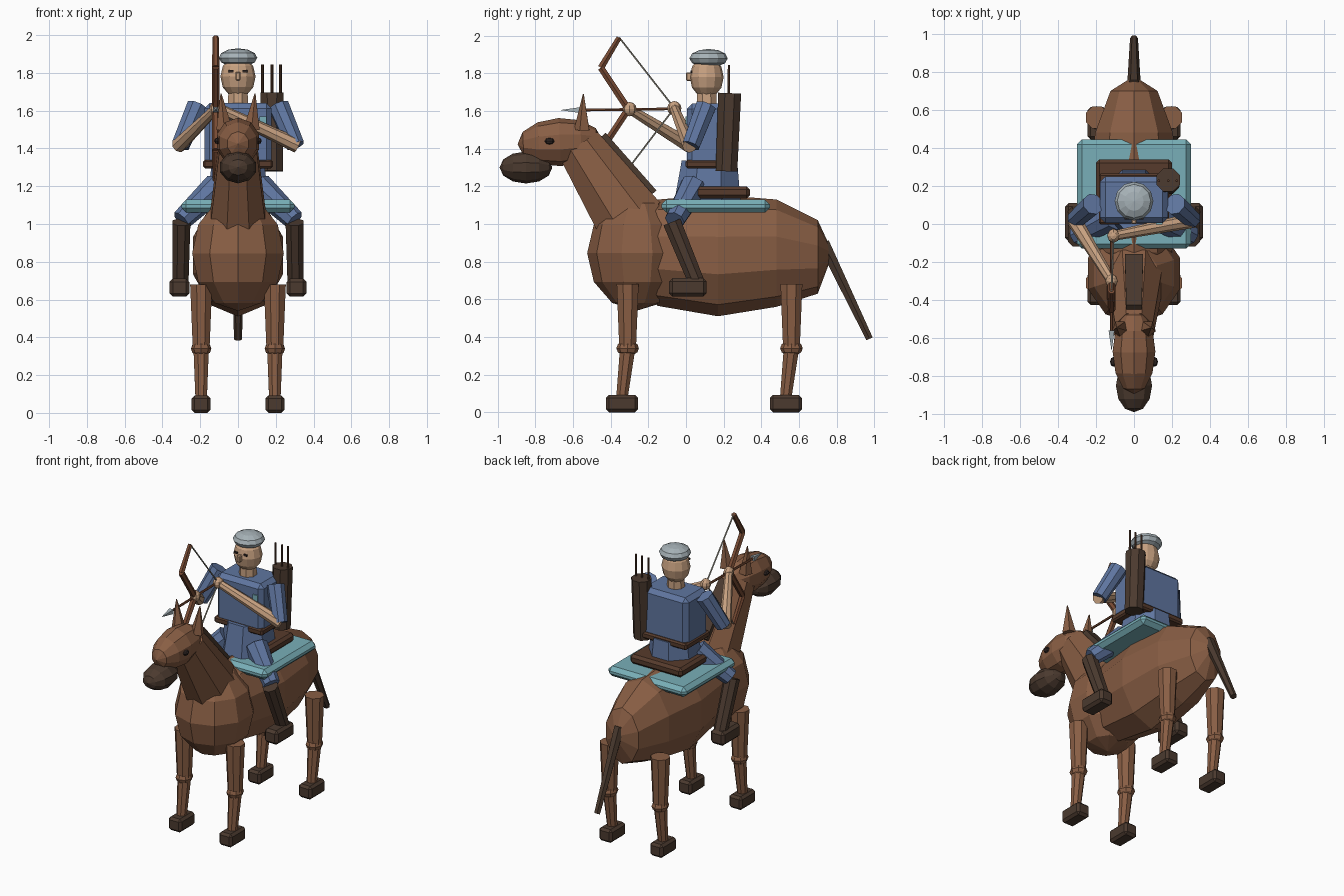
import bpy, bmesh, math
from mathutils import Vector, Matrix

if "Cube" in bpy.data.objects:
    bpy.data.objects.remove(bpy.data.objects["Cube"])


def material(name, rgb):
    m = bpy.data.materials.new(name)
    m.diffuse_color = (*rgb, 1)
    m.use_nodes = True
    m.node_tree.nodes["Principled BSDF"].inputs["Base Color"].default_value = m.diffuse_color
    return m


COAT = material("coat brown", (0.25, 0.112, 0.058))
DARK = material("dark brown", (0.070, 0.042, 0.028))
LEATHER = material("leather", (0.095, 0.044, 0.025))
BLUE = material("blue cloth", (0.115, 0.18, 0.35))
TEAL = material("teal cloth", (0.19, 0.43, 0.48))
SKIN = material("skin", (0.58, 0.36, 0.22))
GREY = material("pale grey", (0.38, 0.44, 0.47))
WOOD = material("bow wood", (0.19, 0.070, 0.034))
STRING = material("bowstring", (0.35, 0.33, 0.27))
BLACK = material("eye dark", (0.03, 0.02, 0.018))


def finish(name, bm, mat):
    bmesh.ops.recalc_face_normals(bm, faces=bm.faces)
    me = bpy.data.meshes.new(name)
    bm.to_mesh(me)
    bm.free()
    me.materials.append(mat)
    ob = bpy.data.objects.new(name, me)
    bpy.context.collection.objects.link(ob)
    return ob


def ball(name, loc, radii, mat, seg=10, rings=6, tilt=0, axis='Z'):
    bm = bmesh.new()
    pole = Matrix.Rotation(math.pi / 2, 4, 'X') if axis == 'Y' else Matrix()
    bmesh.ops.create_uvsphere(bm, u_segments=seg, v_segments=rings, radius=1, matrix=pole)
    bm.transform(Matrix.Translation(loc) @ Matrix.Rotation(tilt, 4, 'X') @ Matrix.Diagonal((*radii, 1)))
    return finish(name, bm, mat)


def rod(name, a, b, r1, r2, mat, seg=8, squash=(1, 1)):
    # Tapered prism from point a to point b
    a, b = Vector(a), Vector(b)
    d = b - a
    z = d.normalized()
    side = Vector((1, 0, 0)) if abs(z.x) < 0.9 else Vector((0, 1, 0))
    y = z.cross(side).normalized()
    x = y.cross(z)
    rot = Matrix((x, y, z)).transposed().to_4x4()
    bm = bmesh.new()
    bmesh.ops.create_cone(bm, cap_ends=True, segments=seg, radius1=r1, radius2=r2, depth=d.length,
                          matrix=Matrix.Rotation(math.pi / seg, 4, 'Z'))
    bm.transform(Matrix.Translation((a + b) / 2) @ rot @ Matrix.Diagonal((*squash, 1, 1)))
    return finish(name, bm, mat)


def box(name, lo, hi, mat, bevel=0.0, tilt=0):
    lo, hi = Vector(lo), Vector(hi)
    bm = bmesh.new()
    bmesh.ops.create_cube(bm, size=1, matrix=Matrix.Diagonal((*(hi - lo), 1)))
    if bevel:
        bmesh.ops.bevel(bm, geom=bm.edges[:], offset=bevel, segments=1, affect='EDGES', profile=0.5)
    bm.transform(Matrix.Translation((lo + hi) / 2) @ Matrix.Rotation(tilt, 4, 'X'))
    return finish(name, bm, mat)


def loft(name, rings, mat, seg=10):
    # Rings along y: (y, lowest z, highest z, half width)
    bm = bmesh.new()
    loops = []
    for y, z0, z1, w in rings:
        angles = [2 * math.pi * i / seg + math.pi / 2 for i in range(seg)]
        loops.append([bm.verts.new((w * math.cos(t), y, (z0 + z1) / 2 + (z1 - z0) / 2 * math.sin(t)))
                      for t in angles])
    for p, q in zip(loops, loops[1:]):
        for i in range(seg):
            j = (i + 1) % seg
            bm.faces.new((p[i], p[j], q[j], q[i]))
    bm.faces.new(loops[0])
    bm.faces.new(loops[-1])
    return finish(name, bm, mat)


# Horse trunk, neck and head
loft("horse_body", [(-0.30, 0.68, 1.02, 0.15), (-0.15, 0.565, 1.13, 0.21), (0.17, 0.51, 1.155, 0.25),
                    (0.48, 0.56, 1.13, 0.215), (0.70, 0.63, 1.02, 0.13), (0.76, 0.79, 0.89, 0.03)], COAT)
ball("horse_chest", (0, -0.26, 0.845), (0.255, 0.265, 0.305), COAT, 10, 6)
rod("horse_neck", (0, -0.29, 1.01), (0, -0.57, 1.42), 0.19, 0.125, COAT, 8, (0.85, 1.05))
ball("horse_head", (0, -0.67, 1.435), (0.118, 0.225, 0.128), COAT, 10, 6, 0.05, 'Y')
ball("muzzle", (0, -0.85, 1.30), (0.10, 0.14, 0.085), DARK, 10, 6, 0, 'Y')
rod("mane", (0, -0.455, 1.46), (0, -0.19, 1.15), 0.055, 0.065, DARK, 4, (1.05, 0.95))
rod("tail", (0, 0.73, 0.90), (0, 0.975, 0.39), 0.036, 0.021, DARK, 6)

# Horse parts on both sides
for s, side in ((-1, "right"), (1, "left")):
    ball("horse_eye_" + side, (s * 0.108, -0.725, 1.44), (0.018, 0.026, 0.018), BLACK, 8, 4)
    rod("horse_ear_" + side, (s * 0.072, -0.55, 1.50), (s * 0.09, -0.545, 1.69), 0.045, 0.003, COAT, 5)
    for y, end in ((-0.31, "front"), (0.56, "hind")):
        tag = end + "_" + side
        x = s * 0.195
        rod("upper_leg_" + tag, (x, y, 0.68), (x, y, 0.34), 0.063, 0.048, COAT)
        ball("leg_joint_" + tag, (x, y, 0.34), (0.054, 0.06, 0.042), COAT, 8, 6)
        rod("lower_leg_" + tag, (x, y, 0.34), (x, y - 0.03, 0.08), 0.044, 0.033, COAT)
        box("hoof_" + tag, (x - 0.05, y - 0.115, 0), (x + 0.05, y + 0.055, 0.092), DARK, 0.016)

# Saddle and blanket
box("saddle_blanket", (-0.30, -0.13, 1.06), (0.30, 0.445, 1.13), TEAL, 0.026)
box("saddle", (-0.20, 0.0, 1.135), (0.20, 0.34, 1.20), LEATHER, 0.018)

# Rider trunk
rod("tunic_skirt", (0, 0.115, 1.12), (0, 0.125, 1.33), 0.19, 0.16, BLUE, 8, (0.93, 1.0))
box("belt", (-0.185, -0.002, 1.295), (0.185, 0.265, 1.34), LEATHER, 0.01)
box("torso", (-0.178, 0.005, 1.31), (0.178, 0.25, 1.64), BLUE, 0.028)
box("chest_badge", (0.115, -0.003, 1.53), (0.15, 0.006, 1.57), TEAL)

# Rider head and cap
rod("rider_neck", (0, 0.11, 1.61), (0, 0.11, 1.71), 0.058, 0.055, SKIN)
ball("rider_head", (0, 0.11, 1.78), (0.093, 0.09, 0.112), SKIN, 12, 6)
ball("cap", (0, 0.12, 1.88), (0.102, 0.102, 0.05), GREY, 12, 6)
box("nose", (-0.013, 0.0, 1.76), (0.013, 0.04, 1.805), SKIN, 0.005)
for s, side in ((-1, "right"), (1, "left")):
    box("rider_eye_" + side, (s * 0.037 - 0.013, 0.024, 1.803), (s * 0.037 + 0.013, 0.033, 1.815), BLACK)

# Rider limbs on both sides
BOW_HAND, DRAW_HAND = (-0.118, -0.30, 1.61), (-0.108, -0.062, 1.615)
for s, side, hand in ((-1, "right", BOW_HAND), (1, "left", DRAW_HAND)):
    elbow = (s * 0.305, 0.025, 1.415)
    rod("sleeve_" + side, (s * 0.215, 0.105, 1.625), elbow, 0.058, 0.05, BLUE)
    rod("forearm_" + side, (s * 0.315, 0.02, 1.415), hand, 0.04, 0.026, SKIN)
    ball("hand_" + side, hand, (0.033, 0.038, 0.038), SKIN, 8, 6)
    rod("thigh_" + side, (s * 0.11, 0.04, 1.20), (s * 0.30, -0.06, 1.02), 0.075, 0.055, BLUE)
    rod("boot_shaft_" + side, (s * 0.30, -0.075, 1.01), (s * 0.305, 0.06, 0.68), 0.052, 0.046, DARK)
    box("boot_" + side, (s * 0.31 - 0.052, -0.09, 0.615), (s * 0.31 + 0.052, 0.11, 0.712), DARK, 0.018)

# Recurved bow with drawn string
X = -0.118
for s, part in ((1, "upper"), (-1, "lower")):
    grip, bend, tip = [(X, y, 1.61 + s * dz) for y, dz in ((-0.30, -0.01), (-0.452, 0.22), (-0.355, 0.38))]
    rod("bow_limb_" + part, grip, bend, 0.021, 0.02, WOOD, 6)
    rod("bow_tip_" + part, bend, tip, 0.02, 0.016, WOOD, 6)
    rod("bowstring_" + part, tip, DRAW_HAND, 0.005, 0.005, STRING, 5)

# Nocked arrow
rod("arrow_shaft", (X, -0.05, 1.612), (X, -0.57, 1.605), 0.008, 0.008, WOOD, 6)
rod("arrow_head", (X, -0.56, 1.605), (X, -0.665, 1.605), 0.022, 0.001, GREY, 4)

# Quiver with spare arrows
rod("quiver", (0.18, 0.215, 1.28), (0.18, 0.232, 1.695), 0.062, 0.066, DARK)
for i, x in enumerate((0.13, 0.18, 0.225)):
    rod("spare_arrow_%d" % (i + 1), (x, 0.226, 1.60), (x, 0.228, 1.845), 0.007, 0.007, LEATHER, 6)
